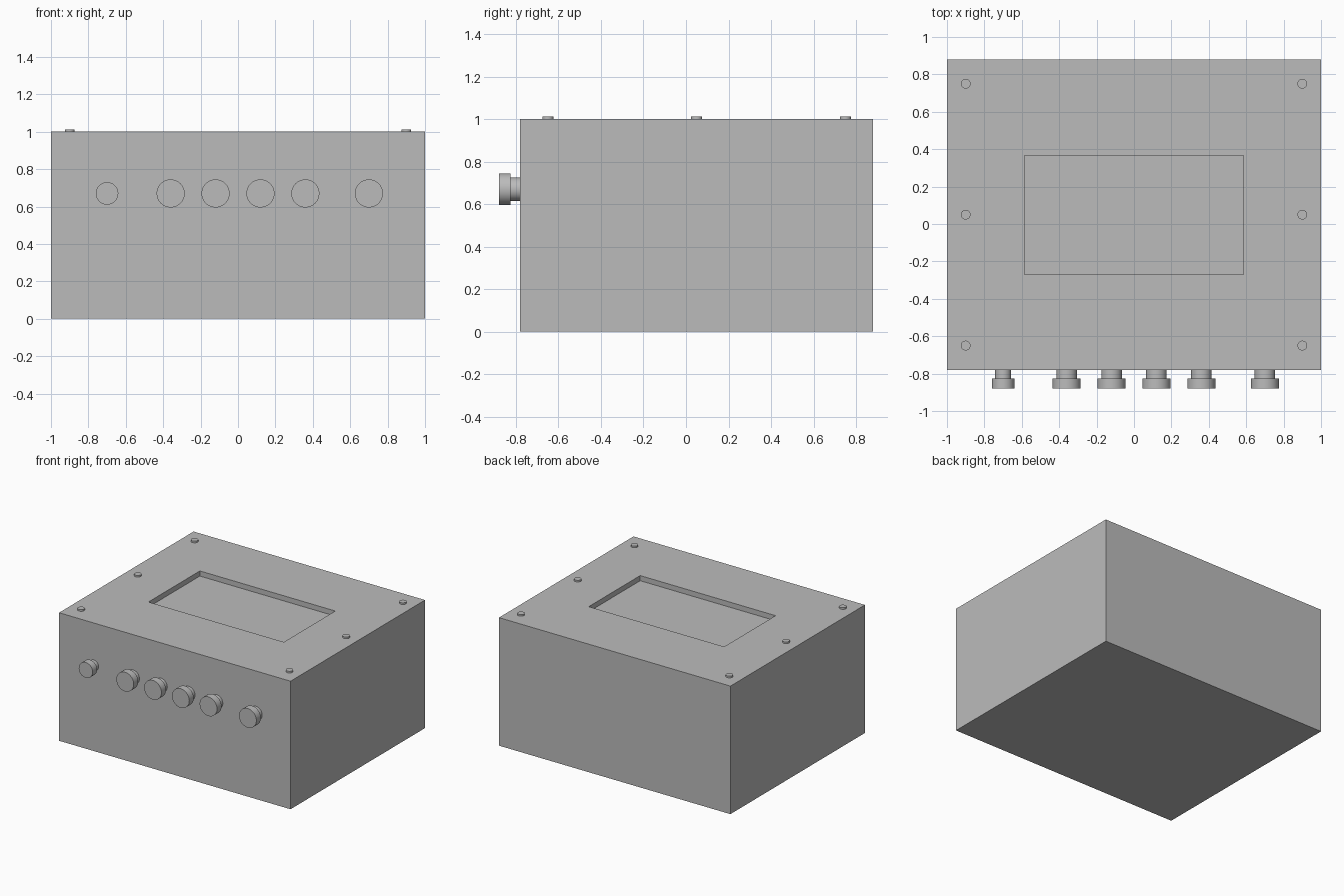
import bpy
import bmesh
import math
from mathutils import Matrix, Vector

default = bpy.data.objects.get("Cube")
if default:
    bpy.data.objects.remove(default, do_unlink=True)

# Single grey finish
grey = bpy.data.materials.new("plain_grey")
grey.use_nodes = True
colour = (0.5, 0.5, 0.5, 1.0)
grey.diffuse_color = colour
grey.node_tree.nodes["Principled BSDF"].inputs["Base Color"].default_value = colour


def add_object(name, bm):
    mesh = bpy.data.meshes.new(name)
    bmesh.ops.recalc_face_normals(bm, faces=bm.faces)
    bm.to_mesh(mesh)
    bm.free()
    mesh.materials.append(grey)
    obj = bpy.data.objects.new(name, mesh)
    bpy.context.collection.objects.link(obj)
    return obj


def add_disc(bm, centre, radius, depth, rotation=Matrix()):
    bmesh.ops.create_cone(bm, cap_ends=True, segments=48, radius1=radius,
                          radius2=radius, depth=depth,
                          matrix=Matrix.Translation(centre) @ rotation)


def smooth(obj):
    bpy.ops.object.select_all(action="DESELECT")
    obj.select_set(True)
    bpy.context.view_layer.objects.active = obj
    bpy.ops.object.shade_smooth_by_angle(angle=math.radians(30))


# Enclosure with a sunken rectangular display in its top
FRONT, BACK = -0.78, 0.88
bm = bmesh.new()
bmesh.ops.create_cube(bm, size=1, matrix=Matrix.Translation((0, (FRONT + BACK) / 2, 0.5))
                      @ Matrix.Diagonal((2, BACK - FRONT, 1, 1)))
top = max(bm.faces, key=lambda f: f.calc_center_median().z)
bmesh.ops.inset_region(bm, faces=[top], thickness=0.3)
for v in top.verts:
    v.co.x = math.copysign(0.585, v.co.x)
    v.co.y = 0.365 if v.co.y > 0.05 else -0.27
floor = bmesh.ops.extrude_face_region(bm, geom=[top])["geom"]
bmesh.ops.translate(bm, vec=Vector((0, 0, -0.04)),
                    verts=[g for g in floor if isinstance(g, bmesh.types.BMVert)])
if top.is_valid:
    bmesh.ops.delete(bm, geom=[top], context="FACES_ONLY")
add_object("enclosure", bm)

# Front connectors: a narrow stem and a wider cap; the first is smaller
turn = Matrix.Rotation(math.pi / 2, 4, "X")
for i, x in enumerate((-0.7, -0.36, -0.12, 0.12, 0.36, 0.7)):
    cap, stem = (0.06, 0.042) if i == 0 else (0.075, 0.055)
    bm = bmesh.new()
    add_disc(bm, (x, -0.80, 0.67), stem, 0.06, turn)
    add_disc(bm, (x, -0.8525, 0.67), cap, 0.055, turn)
    smooth(add_object(f"connector_{i + 1}", bm))

# Lid screws along both sides
bm = bmesh.new()
for x in (-0.9, 0.9):
    for y in (-0.65, 0.05, 0.75):
        add_disc(bm, (x, y, 1.004), 0.026, 0.018)
smooth(add_object("lid_screws", bm))
